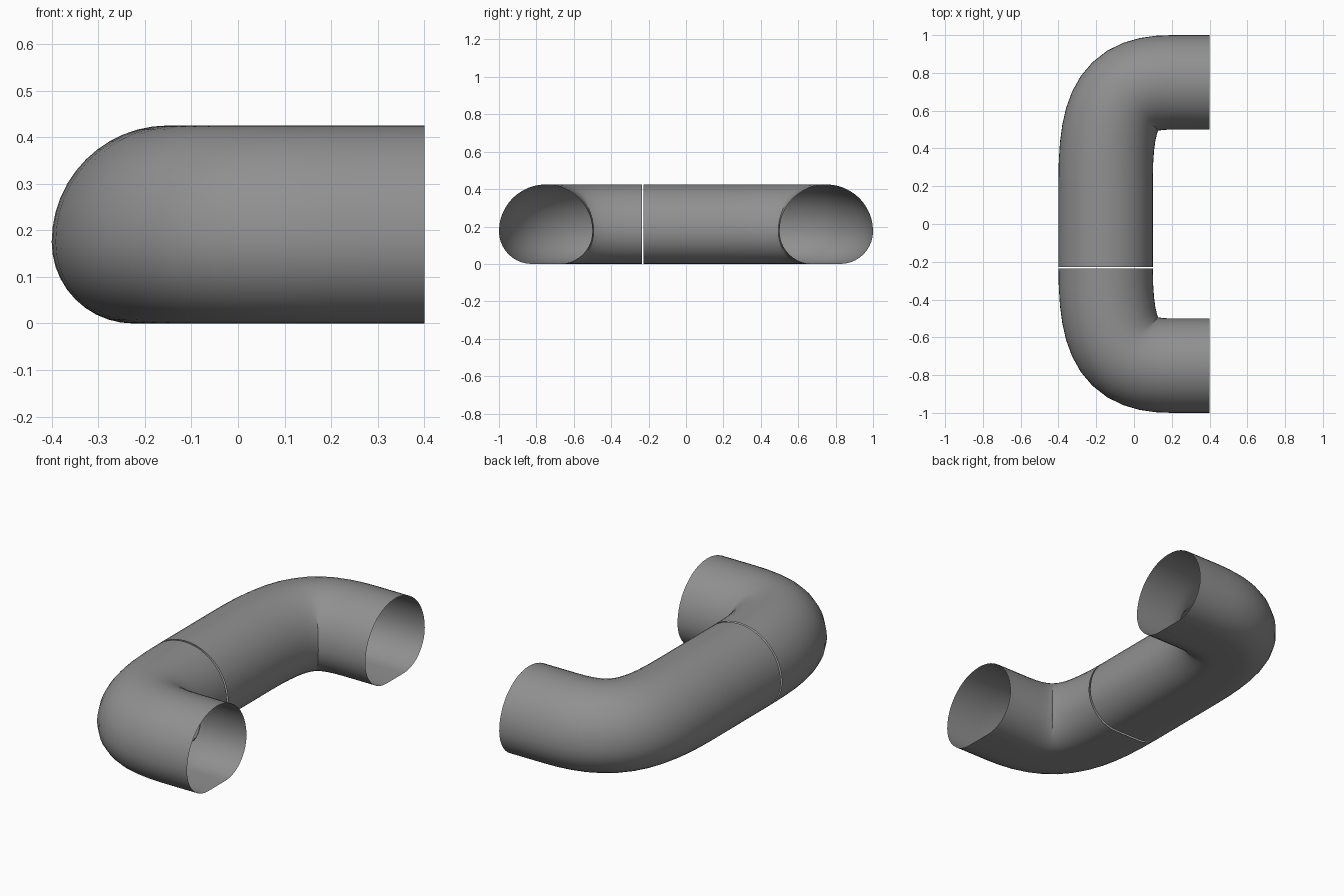
import bpy, bmesh
from math import sin, cos, pi
from mathutils import Vector

if "Cube" in bpy.data.objects:
    bpy.data.objects.remove(bpy.data.objects["Cube"])

R, ZC = 0.25, 0.175          # tube radius, height of its widest line
CX, CY = -0.15, 0.75         # centre lines of the middle run and of the arms
BEND = 0.236                 # |y| where the bends begin

grey = bpy.data.materials.new("dark_grey")
grey.diffuse_color = (0.28, 0.28, 0.28, 1)
grey.use_nodes = True
grey.node_tree.nodes["Principled BSDF"].inputs["Base Color"].default_value = grey.diffuse_color


def section():
    """Half-round top, rounded lower corners and a flat underside."""
    pts = [(R * cos(pi * i / 24), ZC + R * sin(pi * i / 24)) for i in range(25)]
    f = R - ZC
    pts += [(-f - ZC * sin(a), ZC - ZC * cos(a)) for a in [pi / 2 * (1 - i / 10) for i in range(1, 11)]]
    pts += [(f + ZC * sin(a), ZC - ZC * cos(a)) for a in [pi / 2 * i / 10 for i in range(10)]]
    return pts


def bend(n=12, k=0.77):
    """Centre line and direction round one corner, ending in the arm."""
    p0, c, p3 = Vector((CX, BEND)), Vector((CX, CY)), Vector((0.2, CY))
    p1, p2 = p0.lerp(c, k), p3.lerp(c, k)
    out = []
    for i in range(n + 1):
        t = i / n
        s = 1 - t
        p = s**3 * p0 + 3 * s * s * t * p1 + 3 * s * t * t * p2 + t**3 * p3
        d = s * s * (p1 - p0) + 2 * s * t * (p2 - p1) + t * t * (p3 - p2)
        out.append((p, d.normalized()))
    return out + [(Vector((0.4, CY)), Vector((1, 0)))]


def sweep(name, path):
    bm = bmesh.new()
    rings = []
    for p, d in path:
        side = Vector((d.y, -d.x))
        rings.append([bm.verts.new((*(p + side * u), z)) for u, z in section()])
    for a, b in zip(rings, rings[1:]):
        for i in range(len(a)):
            j = (i + 1) % len(a)
            bm.faces.new((a[i], b[i], b[j], a[j]))
    bmesh.ops.recalc_face_normals(bm, faces=bm.faces)
    for f in bm.faces:
        f.smooth = True
    me = bpy.data.meshes.new(name)
    bm.to_mesh(me)
    bm.free()
    me.materials.append(grey)
    ob = bpy.data.objects.new(name, me)
    bpy.context.collection.objects.link(ob)


# Middle run, touching the back elbow and a narrow gap away from the front one
sweep("middle_run", [(Vector((CX, y)), Vector((0, 1))) for y in (-0.227, BEND)])

# Two elbows with their straight arms
sweep("back_elbow", bend())
sweep("front_elbow", [(Vector((p.x, -p.y)), Vector((d.x, -d.y))) for p, d in bend()])
